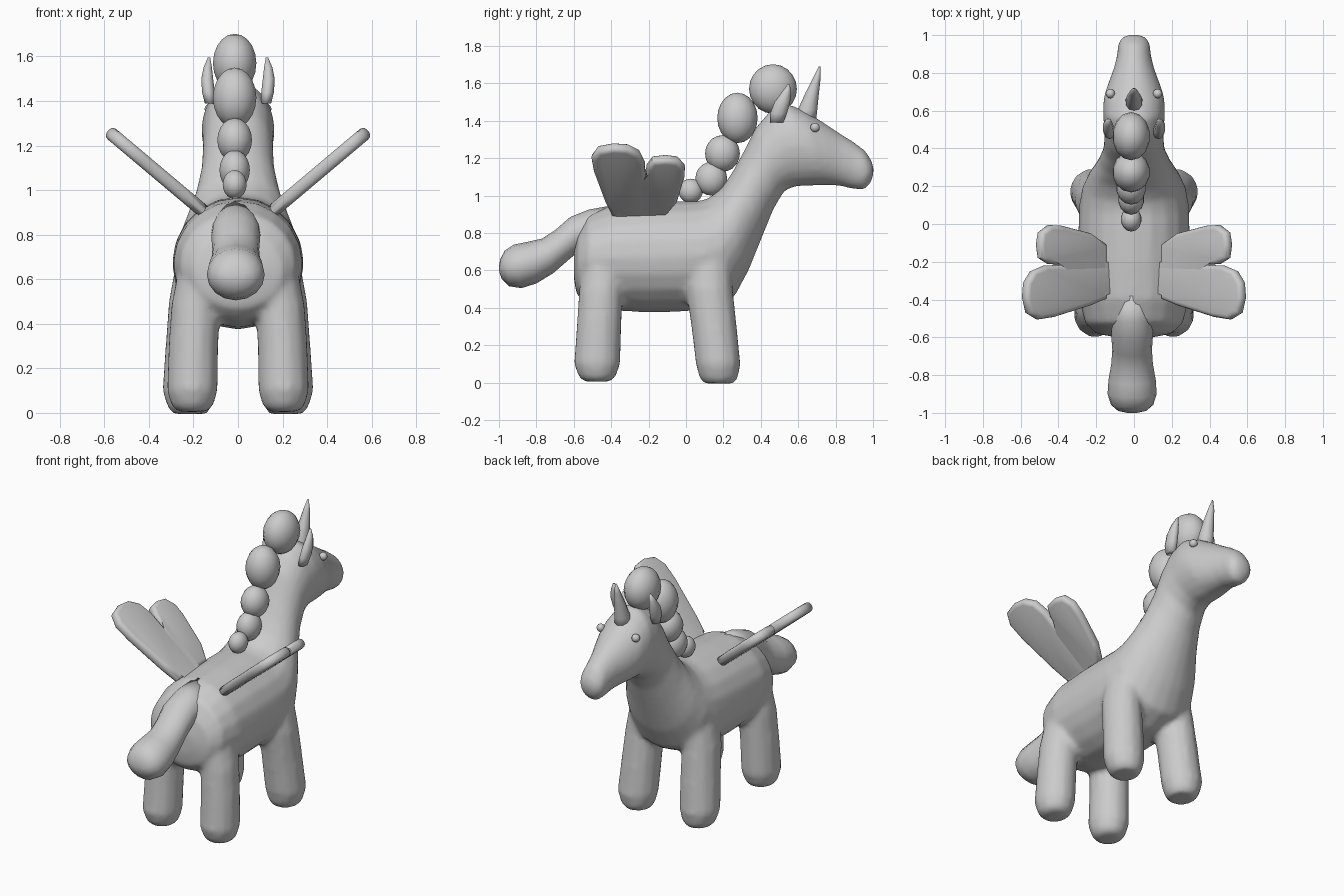
import bpy, bmesh, math
from mathutils import Vector, Matrix

if "Cube" in bpy.data.objects:
    bpy.data.objects.remove(bpy.data.objects["Cube"])


def loft(bm, sections, x=0.0, n=20):
    """Skin elliptical rings; section = (top y, top z, bottom y, bottom z, half width)."""
    rings = []
    for ty, tz, by, bz, w in sections:
        mid = Vector((x, (ty + by) / 2, (tz + bz) / 2))
        axis = Vector((0, (ty - by) / 2, (tz - bz) / 2))
        rings.append([bm.verts.new(mid + axis * math.cos(a) + Vector((w * math.sin(a), 0, 0)))
                      for a in (2 * math.pi * i / n for i in range(n))])
    skin(bm, rings)


def skin(bm, rings):
    n = len(rings[0])
    for r, s in zip(rings, rings[1:]):
        for i in range(n):
            bm.faces.new((r[i], r[(i + 1) % n], s[(i + 1) % n], s[i]))
    bm.faces.new(rings[0][::-1])
    bm.faces.new(rings[-1])


def tube(bm, rows, n=12):
    """Horizontal rings; row = (x, y, z, x radius, y radius)."""
    skin(bm, [[bm.verts.new((x + rx * math.cos(a), y + ry * math.sin(a), z))
               for a in (2 * math.pi * (i + .5) / n for i in range(n))]
              for x, y, z, rx, ry in rows])


def finish(name, bm, mirror=False):
    bmesh.ops.recalc_face_normals(bm, faces=bm.faces)
    for f in bm.faces:
        f.smooth = True
    me = bpy.data.meshes.new(name)
    bm.to_mesh(me)
    bm.free()
    ob = bpy.data.objects.new(name, me)
    bpy.context.collection.objects.link(ob)
    if mirror:
        ob.modifiers.new("mirror", 'MIRROR')
    return ob


# Body, neck, head and legs blended into one soft skin
bm = bmesh.new()
loft(bm, [
    (-.60, .70, -.60, .56, .10), (-.575, .81, -.585, .47, .20),
    (-.52, .90, -.53, .42, .26), (-.40, .95, -.40, .385, .29),
    (-.20, .965, -.20, .375, .295), (-.02, .97, .00, .38, .295),
    (.06, .97, .14, .40, .29), (.12, .985, .26, .46, .275),
    (.19, 1.04, .335, .60, .24), (.25, 1.13, .40, .76, .195),
    (.31, 1.24, .465, .92, .165), (.37, 1.36, .525, 1.025, .158),
    (.45, 1.455, .59, 1.05, .16), (.55, 1.49, .655, 1.05, .165),
    (.64, 1.45, .71, 1.055, .16), (.73, 1.395, .77, 1.055, .135),
    (.82, 1.335, .83, 1.05, .107), (.90, 1.285, .89, 1.035, .09),
    (.96, 1.24, .95, 1.028, .085), (.99, 1.19, .983, 1.06, .065),
    (1.005, 1.15, 1.0, 1.10, .03)])
for s in (-1, 1):
    tube(bm, [(s * .205, -.475, 0.005, .065, .07), (s * .205, -.475, .03, .095, .10),
              (s * .205, -.475, .10, .116, .126), (s * .20, -.465, .30, .114, .122),
              (s * .19, -.455, .48, .112, .12), (s * .17, -.44, .65, .10, .12),
              (s * .13, -.42, .78, .08, .09)])
    tube(bm, [(s * .215, .175, -.005, .075, .08), (s * .218, .175, .025, .10, .105),
              (s * .22, .172, .10, .122, .122), (s * .21, .150, .30, .118, .124),
              (s * .20, .125, .50, .113, .128), (s * .18, .12, .65, .105, .125),
              (s * .14, .12, .80, .08, .10)])
body = finish("body", bm)
mod = body.modifiers.new("blend", 'REMESH')
mod.mode = 'VOXEL'
mod.voxel_size = .018
mod.use_smooth_shade = True
mod = body.modifiers.new("soften", 'SMOOTH')
mod.factor = .5
mod.iterations = 5

# Tail
bm = bmesh.new()
loft(bm, [
    (-.38, .95, -.40, .75, .10), (-.52, .925, -.50, .70, .11),
    (-.62, .885, -.57, .705, .11), (-.70, .815, -.635, .65, .105),
    (-.77, .77, -.71, .585, .11), (-.85, .752, -.80, .53, .125),
    (-.92, .738, -.88, .505, .13), (-.97, .705, -.945, .515, .112),
    (-.993, .66, -.985, .555, .075), (-1, .62, -.998, .59, .03)], x=-.01, n=16)
finish("tail", bm)

# Mane tufts: y, z, half sizes
tufts = bmesh.new()
for y, z, rx, ry, rz in [(.465, 1.57, .1, .128, .132), (.275, 1.415, .1, .108, .135),
                         (.195, 1.225, .08, .093, .098), (.135, 1.09, .07, .085, .09),
                         (.025, 1.025, .055, .065, .065)]:
    bmesh.ops.create_uvsphere(tufts, u_segments=14, v_segments=10, radius=1,
                              matrix=Matrix.Translation((-.015, y, z)) @ Matrix.Diagonal((rx, ry, rz, 1)))
finish("mane", tufts)

# Horn
bm = bmesh.new()
tube(bm, [(0, .635, 1.38, .048, .058), (0, .65, 1.46, .045, .052), (0, .675, 1.55, .034, .036),
          (0, .70, 1.63, .02, .02), (0, .714, 1.69, .004, .004)], 10)
finish("horn", bm)

# Ears
bm = bmesh.new()
tube(bm, [(.125, .485, 1.39, .025, .035), (.133, .495, 1.44, .03, .045),
          (.138, .515, 1.50, .028, .042), (.136, .535, 1.55, .02, .025),
          (.13, .55, 1.595, .006, .006)], 10)
finish("ears", bm, True)

# Eyes
bm = bmesh.new()
bmesh.ops.create_uvsphere(bm, u_segments=12, v_segments=8, radius=.025,
                          matrix=Matrix.Translation((.125, .69, 1.364)))
finish("eyes", bm, True)

# Wings: two-lobed padded outline, given as (y, height), laid on a slanted plane
outline = [(-.11, .90), (-.05, .97), (-.01, 1.10), (-.008, 1.15), (-.045, 1.19), (-.11, 1.198),
           (-.18, 1.19), (-.21, 1.15), (-.216, 1.03), (-.222, 1.17), (-.25, 1.225), (-.31, 1.255),
           (-.39, 1.26), (-.47, 1.245), (-.503, 1.20), (-.49, 1.13), (-.43, .97), (-.395, .90)]
tilt = math.atan2(.32, .38)
cu = bpy.data.curves.new("wing_outline", 'CURVE')
cu.dimensions = '2D'
cu.fill_mode = 'BOTH'
cu.extrude, cu.bevel_depth, cu.offset, cu.bevel_resolution = .006, .024, -.022, 2
sp = cu.splines.new('POLY')
sp.points.add(len(outline) - 1)
for p, (y, z) in zip(sp.points, outline):
    p.co = ((z - .90) / math.sin(tilt), y, 0, 1)
sp.use_cyclic_u = True
tmp = bpy.data.objects.new("wing_outline", cu)
bpy.context.collection.objects.link(tmp)
me = bpy.data.meshes.new_from_object(tmp.evaluated_get(bpy.context.evaluated_depsgraph_get()))
bpy.data.objects.remove(tmp)
bm = bmesh.new()
bm.from_mesh(me)
bmesh.ops.remove_doubles(bm, verts=bm.verts, dist=.0005)
bm.transform(Matrix.Translation((.155, 0, .905)) @ Matrix.Rotation(-tilt, 4, 'Y'))
wings = finish("wings", bm, True)
bpy.context.view_layer.objects.active = wings
wings.select_set(True)
bpy.ops.object.shade_smooth_by_angle(angle=math.radians(50))
